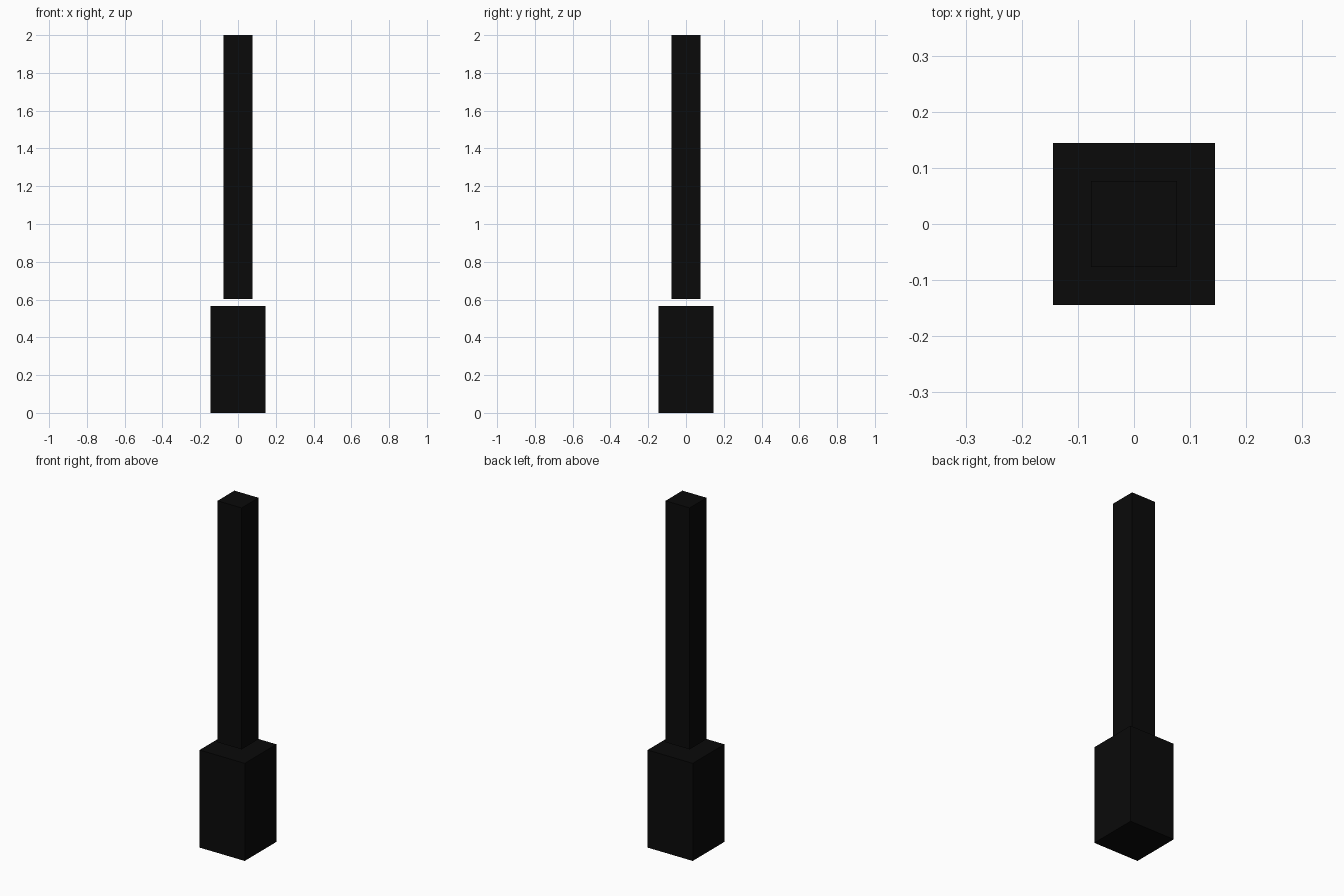
import bpy

if "Cube" in bpy.data.objects:
    bpy.data.objects.remove(bpy.data.objects["Cube"])

black = bpy.data.materials.new("black")
black.diffuse_color = (0.003, 0.003, 0.003, 1)
black.use_nodes = True
black.node_tree.nodes["Principled BSDF"].inputs["Base Color"].default_value = black.diffuse_color


def box(name, width, z0, z1):
    bpy.ops.mesh.primitive_cube_add(size=1, location=(0, 0, (z0 + z1) / 2))
    ob = bpy.context.object
    ob.name = name
    ob.scale = (width, width, z1 - z0)
    bpy.ops.object.transform_apply(location=False, rotation=False, scale=True)
    ob.data.materials.append(black)
    return ob


# Thick lower block
box("lower_block", 0.289, 0.0, 0.565)
# Slim upper column, floating just above the block
box("upper_column", 0.154, 0.602, 2.0)
